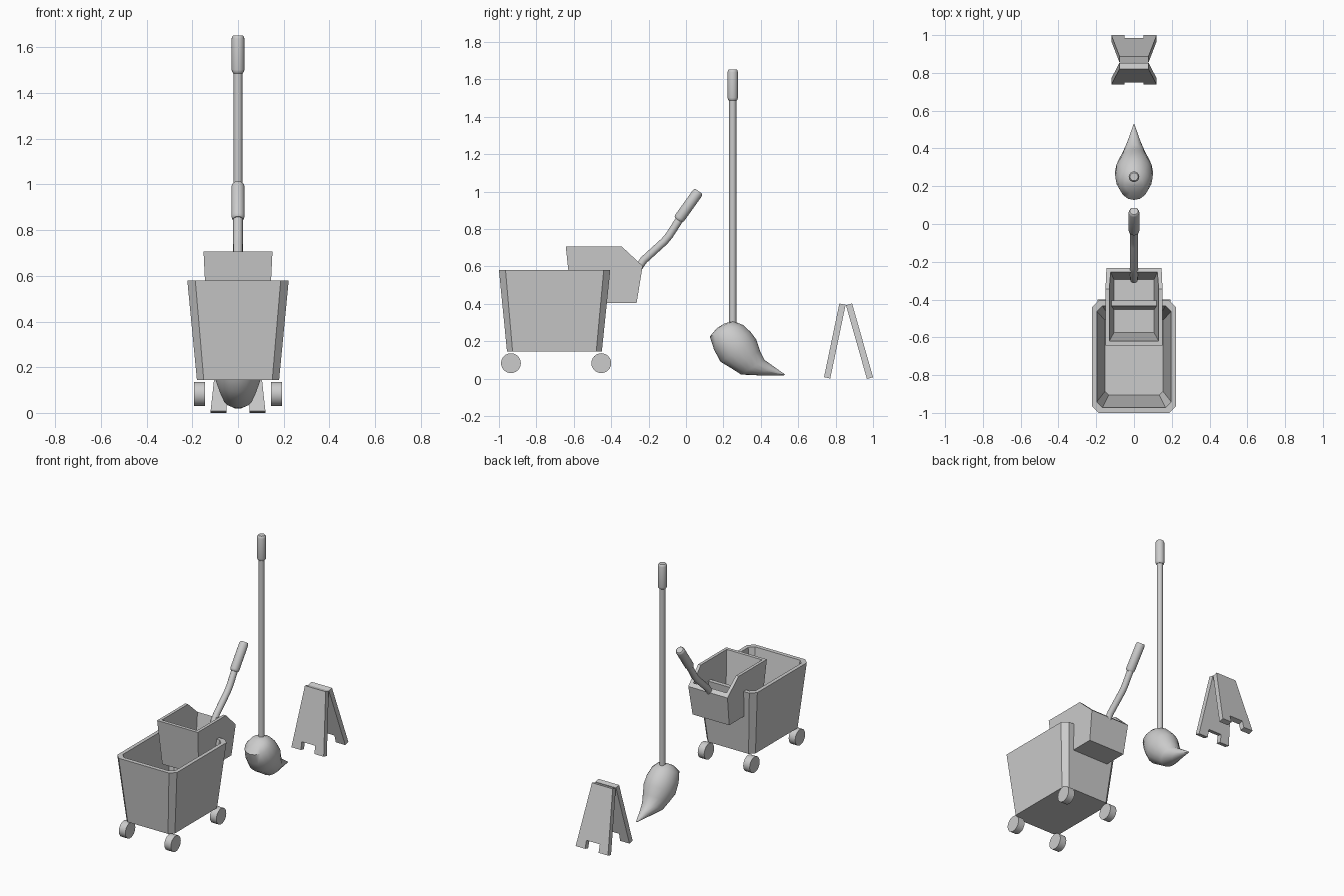
import bpy, bmesh
from math import cos, sin, pi
from mathutils import Vector

if "Cube" in bpy.data.objects:
    bpy.data.objects.remove(bpy.data.objects["Cube"])


def finish(name, bm, smooth=None):
    bmesh.ops.recalc_face_normals(bm, faces=bm.faces)
    me = bpy.data.meshes.new(name)
    bm.to_mesh(me)
    bm.free()
    ob = bpy.data.objects.new(name, me)
    bpy.context.collection.objects.link(ob)
    if smooth:
        bpy.ops.object.select_all(action='DESELECT')
        ob.select_set(True)
        bpy.context.view_layer.objects.active = ob
        bpy.ops.object.shade_smooth_by_angle(angle=smooth)
    return ob


def loft(rings):
    """Closed skin through equal-length rings of points, capped at both ends."""
    bm = bmesh.new()
    loops = [[bm.verts.new(p) for p in r] for r in rings]
    n = len(loops[0])
    for a, b in zip(loops, loops[1:]):
        for i in range(n):
            j = (i + 1) % n
            bm.faces.new((a[i], a[j], b[j], b[i]))
    bm.faces.new(loops[0][::-1])
    bm.faces.new(loops[-1])
    return bm


def section(z, hx, y0, y1, c=0.0):
    """Rectangle with optional cut corners."""
    if not c:
        return [(-hx, y0, z), (hx, y0, z), (hx, y1, z), (-hx, y1, z)]
    return [(-hx + c, y0, z), (hx - c, y0, z), (hx, y0 + c, z), (hx, y1 - c, z),
            (hx - c, y1, z), (-hx + c, y1, z), (-hx, y1 - c, z), (-hx, y0 + c, z)]


def tube(name, pts, n=16):
    """Round rod in the x = 0 plane through (y, z, radius) points."""
    rings = []
    for i, (y, z, r) in enumerate(pts):
        a, b = pts[max(i - 1, 0)], pts[min(i + 1, len(pts) - 1)]
        d = Vector((b[0] - a[0], b[1] - a[1])).normalized()
        rings.append([(r * cos(2 * pi * k / n), y - d.y * r * sin(2 * pi * k / n),
                       z + d.x * r * sin(2 * pi * k / n)) for k in range(n)])
    return finish(name, loft(rings), 0.7)


def grip(name, a, b, r):
    """Rod with rounded ends from a to b."""
    a, b = Vector(a), Vector(b)
    d = (b - a).normalized()
    steps = [(0, .75), (.006, .92), (.015, 1)]
    pts = [(*(a + d * s), r * f) for s, f in steps]
    pts += [(*(b - d * s), r * f) for s, f in reversed(steps)]
    tube(name, pts)


# Bucket: tapered open tub with cut corners
finish("bucket", loft([
    section(.145, .18, -.957, -.45, .03),
    section(.58, .222, -1.0, -.405, .035),
    section(.58, .197, -.972, -.433, .03),
    section(.17, .153, -.905, -.49, .02)]))

# Wringer basket: tapered tub, back top edge sliced off
bm = loft([
    section(.405, .136, -.61, -.264),
    section(.707, .151, -.643, -.215),
    section(.707, .131, -.62, -.236),
    section(.43, .106, -.575, -.295)])
cut = bmesh.ops.bisect_plane(
    bm, geom=bm.verts[:] + bm.edges[:] + bm.faces[:], dist=1e-5,
    plane_co=(0, -.344, .707), plane_no=(0, .104, .112), clear_outer=True)
bmesh.ops.holes_fill(bm, edges=[e for e in bm.edges if e.is_boundary], sides=0)
finish("wringer_basket", bm)

# Wringer lever and its grip
tube("wringer_lever", [(-.295, .51, .02), (-.25, .60, .021), (-.225, .635, .021),
                       (-.115, .735, .021), (-.09, .765, .021), (-.01, .89, .021)])
grip("lever_grip", (-.042, .848), (.068, 1.002), .029)

# Wheels
for sx, side in ((-1, "left"), (1, "right")):
    for y, end in ((-.936, "front"), (-.453, "back")):
        rings = [[(sx * x, y + .053 * cos(2 * pi * k / 24), .083 + .053 * sin(2 * pi * k / 24))
                  for k in range(24)] for x in (.145, .193)]
        finish(f"wheel_{end}_{side}", loft(rings), 0.7)

# Mop pole and grip
tube("mop_pole", [(.25, .27, .019), (.25, 1.52, .019)])
grip("mop_grip", (.25, 1.487), (.25, 1.653), .028)

# Mop head: swept teardrop; each row is upper (y, z), lower (y, z), half width
head = [(.215, .298, .205, .294, .008), (.255, .307, .165, .27, .05),
        (.305, .287, .127, .225, .082), (.345, .25, .15, .155, .099),
        (.375, .21, .185, .09, .1), (.395, .15, .24, .057, .084),
        (.42, .10, .295, .022, .064), (.465, .068, .385, .018, .036),
        (.53, .022, .522, .018, .003)]
rings = []
for uy, uz, ly, lz, w in head:
    ring = []
    for k in range(16):
        c, s = cos(2 * pi * k / 16), sin(2 * pi * k / 16)
        ring.append((w * s, (uy + ly) / 2 + c * (uy - ly) / 2, (uz + lz) / 2 + c * (uz - lz) / 2))
    rings.append(ring)
finish("mop_head", loft(rings), 0.9)

# Folding floor sign: two leaning panels with notched feet
outline = [(-.12, 0), (-.05, 0), (-.05, .05), (.05, .05), (.05, 0), (.12, 0),
           (.077, 1), (-.077, 1)]
for name, y0, y1 in (("sign_front_panel", .738, .82), ("sign_back_panel", 1.0, .888)):
    foot, top = Vector((0, y0, .008)), Vector((0, y1, .402))
    up = top - foot
    inward = Vector((0, up.z, -up.y)).normalized() * .034
    if y1 < y0:
        inward = -inward
    rings = [[Vector((x, 0, 0)) + foot + up * (t if t in (0, 1) else .13) + off
              for x, t in outline] for off in (Vector(), inward)]
    finish(name, loft(rings))
